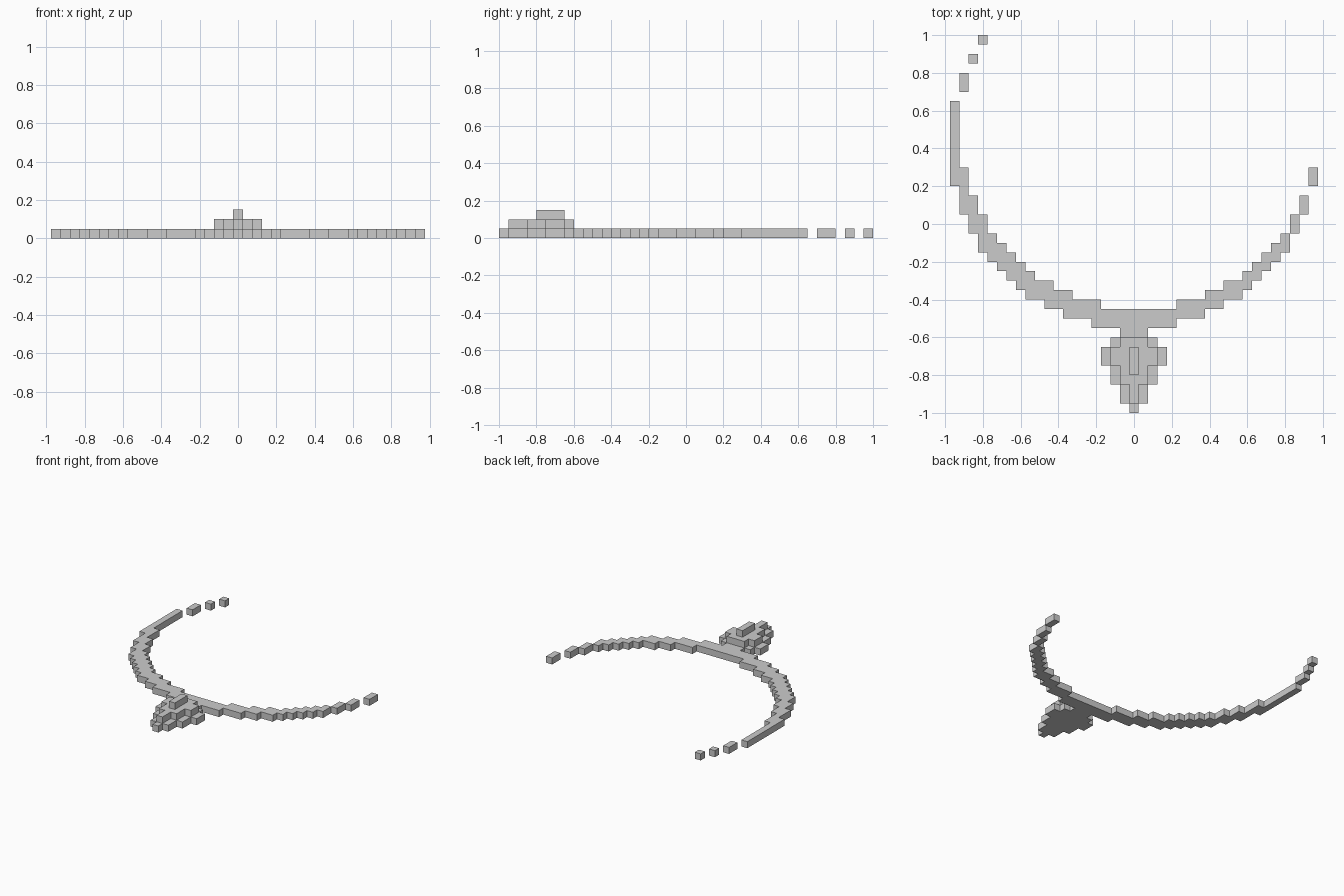
import bpy, bmesh
from mathutils import Vector

if "Cube" in bpy.data.objects:
    bpy.data.objects.remove(bpy.data.objects["Cube"])

S = 0.05  # cube size
DIRS = [Vector(d) for d in ((1, 0, 0), (-1, 0, 0), (0, 1, 0), (0, -1, 0), (0, 0, 1), (0, 0, -1))]


def column(x, lo, hi, z=0):
    """Row of cubes along y from lo to hi (in cube units)."""
    return {(x, y, z) for y in range(lo, hi)}


def build(name, cells, solid):
    """Make one mesh from the outward faces of a set of cubes."""
    bm = bmesh.new()
    for c in cells:
        mid = Vector((c[0], c[1] + 0.5, c[2] + 0.5))
        for d in DIRS:
            if tuple(int(a + b) for a, b in zip(c, d)) in solid:
                continue
            u = Vector((d.y, d.z, d.x))
            v = d.cross(u)
            bm.faces.new([bm.verts.new((mid + (d + u * a + v * b) / 2) * S)
                          for a, b in ((-1, -1), (1, -1), (1, 1), (-1, 1))])
    bmesh.ops.remove_doubles(bm, verts=bm.verts, dist=0.001)
    mesh = bpy.data.meshes.new(name)
    bm.to_mesh(mesh)
    bm.free()
    bpy.context.collection.objects.link(bpy.data.objects.new(name, mesh))


# Chain: curved band, left side reaches further back
chain = set()
left = [(19, 4, 13), (18, 14, 16), (17, 17, 18), (16, 19, 20), (18, 1, 6), (17, -1, 3),
        (16, -3, 1), (15, -4, -1), (14, -5, -2), (13, -6, -3), (12, -7, -4),
        (11, -8, -5), (10, -8, -6), (9, -9, -6), (8, -9, -7), (7, -10, -7),
        (6, -10, -8), (5, -10, -8), (4, -11, -8), (3, -11, -9), (2, -11, -9)]
right = [(19, 4, 6), (18, 1, 3), (17, -1, 1), (16, -3, -1), (15, -4, -2), (14, -5, -3),
         (13, -6, -4), (12, -7, -5), (11, -8, -6), (10, -8, -6), (9, -9, -7),
         (8, -9, -7), (7, -10, -8), (6, -10, -8), (5, -10, -8), (4, -11, -9),
         (3, -11, -9), (2, -11, -9)]
for x, lo, hi in left:
    chain |= column(-x, lo, hi)
for x, lo, hi in right:
    chain |= column(x, lo, hi)
for x in (-1, 0, 1):
    chain |= column(x, -12, -9)

# Pendant: stepped teardrop in three layers, (half width, from, to, layer)
pendant = set()
for w, lo, hi, z in [(2, -13, -12, 0), (3, -15, -13, 0), (2, -17, -15, 0), (1, -19, -17, 0),
                     (0, -20, -19, 0), (1, -13, -12, 1), (2, -15, -13, 1), (1, -17, -15, 1),
                     (0, -19, -17, 1), (0, -16, -13, 2)]:
    for x in range(-w, w + 1):
        pendant |= column(x, lo, hi, z)

build("chain", chain, chain | pendant)
build("pendant", pendant, chain | pendant)
